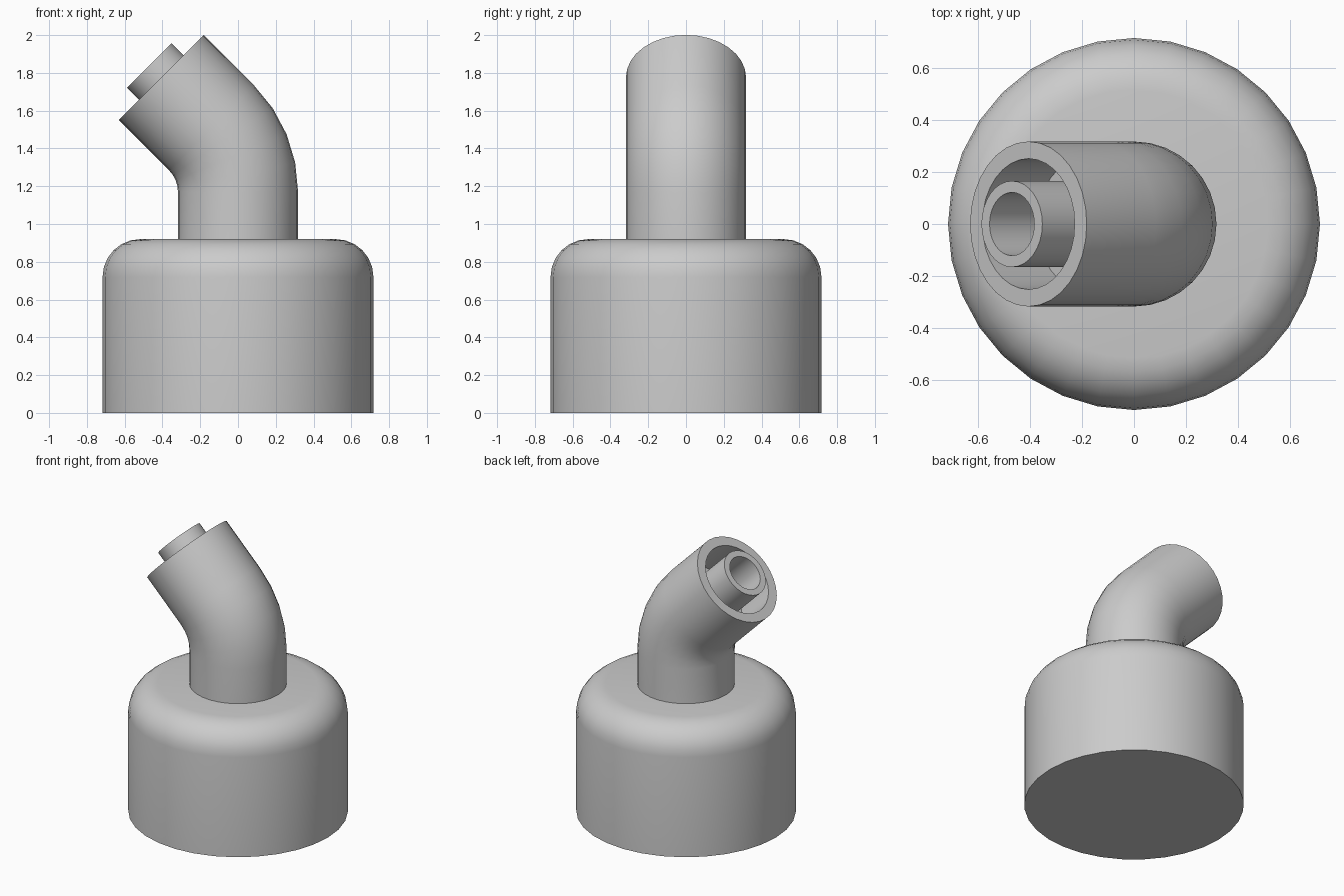
import bpy, bmesh, math
from mathutils import Vector, Matrix

if "Cube" in bpy.data.objects:
    bpy.data.objects.remove(bpy.data.objects["Cube"])

SIDES = 32


def loft(name, rings):
    """Skin circular rings given as (centre, tilt, radius) and cap both ends."""
    bm = bmesh.new()
    loops = []
    for centre, tilt, radius in rings:
        rot = Matrix.Rotation(-tilt, 3, 'Y')
        loop = []
        for i in range(SIDES):
            a = math.tau * i / SIDES
            p = rot @ Vector((radius * math.cos(a), radius * math.sin(a), 0))
            loop.append(bm.verts.new(p + Vector(centre)))
        loops.append(loop)
    for lo, hi in zip(loops, loops[1:]):
        for i in range(SIDES):
            j = (i + 1) % SIDES
            bm.faces.new((lo[i], lo[j], hi[j], hi[i]))
    bm.faces.new(loops[0][::-1])
    bm.faces.new(loops[-1])
    bmesh.ops.recalc_face_normals(bm, faces=bm.faces[:])
    mesh = bpy.data.meshes.new(name)
    bm.to_mesh(mesh)
    bm.free()
    obj = bpy.data.objects.new(name, mesh)
    bpy.context.collection.objects.link(obj)
    bpy.ops.object.select_all(action='DESELECT')
    obj.select_set(True)
    bpy.context.view_layer.objects.active = obj
    bpy.ops.object.shade_smooth_by_angle(angle=math.radians(35))
    return obj


# Round base with a rounded top edge
R, H, F, STEPS = 0.717, 0.92, 0.2, 6
base = [((0, 0, 0), 0, R)]
for k in range(STEPS + 1):
    a = math.pi / 2 * k / STEPS
    base.append(((0, 0, H - F + F * math.sin(a)), 0, R - F + F * math.cos(a)))
loft("base", base)

# Bent neck: straight riser, 45 degree elbow, straight outlet
NECK, BEND, BEND_Z, TILT = 0.318, 0.48, 1.17, math.pi / 4
neck = [((0, 0, 0.9), 0, NECK)]
for k in range(5):
    a = TILT * k / 4
    neck.append(((BEND * (math.cos(a) - 1), 0, BEND_Z + BEND * math.sin(a)), a, NECK))

# Outlet rim, annular recess, and inner tube with its bore: (offset along axis, radius)
end = Vector((-0.407, 0, 1.776))
axis = Vector((-1, 0, 1)).normalized()
for offset, radius in [(0, NECK), (0, 0.252), (-0.3, 0.252), (-0.3, 0.166),
                       (0.09, 0.166), (0.09, 0.122), (-0.3, 0.122)]:
    neck.append((end + axis * offset, TILT, radius))
loft("bent_neck", neck)
